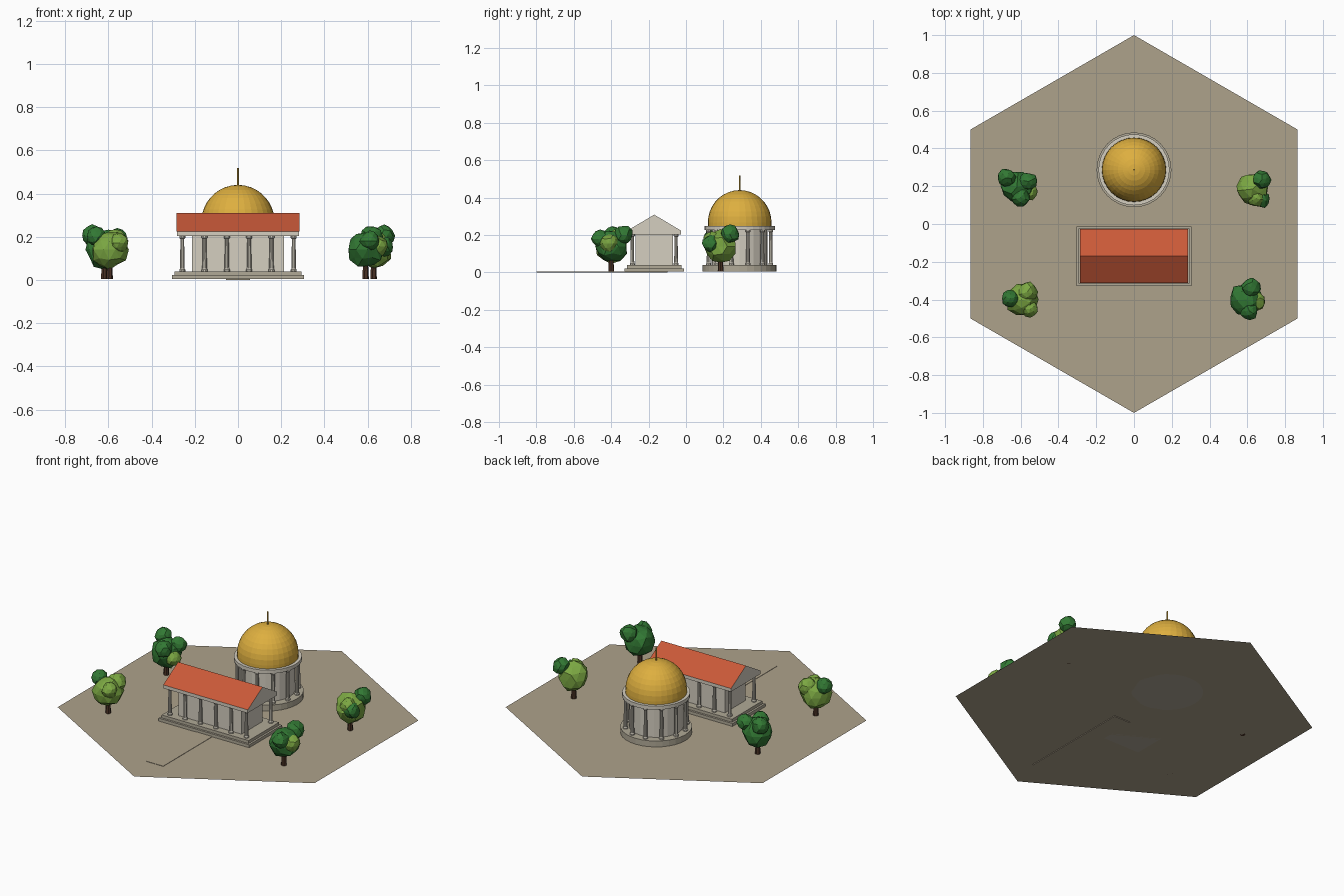
import bpy, bmesh, random
from math import sin, cos, pi, radians
from mathutils import Matrix, Vector

random.seed(4)
cube = bpy.data.objects.get("Cube")
if cube:
    bpy.data.objects.remove(cube, do_unlink=True)


def material(name, rgb):
    m = bpy.data.materials.new(name)
    m.use_nodes = True
    m.diffuse_color = (*rgb, 1)
    m.node_tree.nodes["Principled BSDF"].inputs["Base Color"].default_value = (*rgb, 1)
    return m


SAND = material("sand ground", (0.42, 0.36, 0.26))
STONE = material("step stone", (0.44, 0.40, 0.31))
MARBLE = material("pale marble", (0.66, 0.62, 0.53))
ROOF = material("terracotta", (0.59, 0.10, 0.04))
GOLD = material("gold", (0.73, 0.43, 0.05))
BARK = material("bark", (0.07, 0.032, 0.018))
DARK = material("dark leaf", (0.032, 0.19, 0.034))
LIGHT = material("light leaf", (0.20, 0.39, 0.055))


def finish(name, bm, *mats):
    me = bpy.data.meshes.new(name)
    bm.normal_update()
    bm.to_mesh(me)
    bm.free()
    for m in mats:
        me.materials.append(m)
    ob = bpy.data.objects.new(name, me)
    bpy.context.collection.objects.link(ob)
    return ob


def box(name, x, y, z0, z1, hx, hy, mat):
    bm = bmesh.new()
    m = Matrix.Translation((x, y, (z0 + z1) / 2)) @ Matrix.Diagonal((2 * hx, 2 * hy, z1 - z0, 1))
    bmesh.ops.create_cube(bm, size=1, matrix=m)
    return finish(name, bm, mat)


def lathe(name, x, y, profile, sides, mat):
    """Closed turned solid from (radius, height) pairs, bottom to top."""
    bm = bmesh.new()
    rings = [[bm.verts.new((x + r * cos(2 * pi * i / sides), y + r * sin(2 * pi * i / sides), z))
              for i in range(sides)] for r, z in profile]
    for a, b in zip(rings, rings[1:]):
        for i in range(sides):
            j = (i + 1) % sides
            bm.faces.new((a[i], a[j], b[j], b[i]))
    bm.faces.new(rings[0][::-1])
    bm.faces.new(rings[-1])
    return finish(name, bm, mat)


def column(name, x, y, z0, z1):
    lathe(name, x, y, [(0.014, z0), (0.014, z0 + 0.008), (0.011, z0 + 0.012),
                       (0.0085, z1 - 0.014), (0.014, z1 - 0.008), (0.014, z1)], 10, MARBLE)


# Hexagonal ground sheet and entrance path
G = 0.004
bm = bmesh.new()
bm.faces.new([bm.verts.new((cos(a), sin(a), G)) for a in (radians(30 + 60 * i) for i in range(6))])
finish("ground", bm, SAND)
box("path", 0, -0.45, 0, G + 0.002, 0.056, 0.35, SAND)

# Rectangular temple: steps, inner hall, two colonnades, beam
TY = -0.17
box("temple_lower_step", 0, TY, G, 0.022, 0.305, 0.158, STONE)
box("temple_upper_step", 0, TY, 0.022, 0.04, 0.293, 0.146, STONE)
box("temple_hall", 0, TY, 0.04, 0.203, 0.213, 0.1, MARBLE)
for side in (-1, 1):
    for i in range(6):
        column("temple_column", -0.258 + i * 0.1032, TY + side * 0.117, 0.04, 0.203)
box("temple_beam", 0, TY, 0.203, 0.224, 0.283, 0.142, MARBLE)

# Gabled roof: sloping faces in terracotta, gable ends in marble
bm = bmesh.new()
ends = [[bm.verts.new((x, TY + y, z)) for y, z in ((-0.143, 0.224), (0.143, 0.224), (0, 0.309))]
        for x in (-0.285, 0.285)]
bm.faces.new(ends[0])
bm.faces.new(ends[1])
for i in range(3):
    j = (i + 1) % 3
    bm.faces.new((ends[0][i], ends[0][j], ends[1][j], ends[1][i]))
bmesh.ops.recalc_face_normals(bm, faces=bm.faces)
bm.normal_update()
for f in bm.faces:
    f.material_index = 1 if f.normal.z > 0.3 else 0
finish("temple_roof", bm, MARBLE, ROOF)

# Round temple: base, drum, ring of columns, cornice, dome, spire
RY = 0.287
lathe("rotunda_base", 0, RY, [(0.198, G), (0.198, 0.04)], 32, STONE)
lathe("rotunda_drum", 0, RY, [(0.15, 0.04), (0.15, 0.226)], 24, MARBLE)
for i in range(12):
    a = 2 * pi * (i + 0.5) / 12
    column("rotunda_column", 0.172 * cos(a), RY + 0.172 * sin(a), 0.04, 0.226)
lathe("rotunda_cornice", 0, RY, [(0.188, 0.226), (0.188, 0.248)], 32, MARBLE)
dome = [(0.17, 0.248)] + [(0.17 * cos(t), 0.268 + 0.172 * sin(t))
                          for t in (pi / 2 * i / 9 for i in range(9))] + [(0.004, 0.44)]
lathe("dome", 0, RY, dome, 32, GOLD)
lathe("spire", 0, RY, [(0.005, 0.43), (0.004, 0.518)], 8, GOLD)


# Trees: a trunk and faceted leaf clumps
def clump(name, centre, radius, mat):
    bm = bmesh.new()
    bmesh.ops.create_icosphere(bm, subdivisions=2, radius=radius)
    turn = Matrix.Rotation(random.uniform(0, pi), 3, "Z")
    for v in bm.verts:
        v.co = turn @ v.co * random.uniform(0.88, 1.07) + Vector(centre)
    finish(name, bm, mat)


def tree(name, x, y, main, clumps):
    lathe(name + "_trunk", x, y, [(0.016, G), (0.011, 0.1)], 7, BARK)
    clump(name + "_crown", (x, y, 0.14), 0.088, main)
    for dx, dy, z, r, mat in clumps:
        clump(name + "_clump", (x + dx, y + dy, z), r, mat)


tree("front_left_tree", 0.59, -0.4, DARK,
     [(0.03, 0.065, 0.2, 0.052, DARK), (0.02, -0.06, 0.18, 0.048, DARK),
      (0.055, -0.01, 0.155, 0.05, LIGHT)])
tree("back_left_tree", 0.627, 0.185, LIGHT,
     [(0.05, 0.05, 0.205, 0.05, DARK), (0.05, -0.055, 0.155, 0.045, DARK),
      (0.02, -0.05, 0.175, 0.045, LIGHT)])
tree("front_right_tree", -0.595, -0.4, LIGHT,
     [(-0.06, 0.005, 0.2, 0.046, DARK), (0.045, -0.05, 0.172, 0.045, LIGHT),
      (0.03, 0.04, 0.18, 0.055, LIGHT)])
tree("back_right_tree", -0.62, 0.195, DARK,
     [(-0.055, 0.05, 0.205, 0.05, DARK), (0.06, 0.03, 0.19, 0.048, DARK),
      (0.02, -0.055, 0.185, 0.05, DARK), (0.065, -0.025, 0.13, 0.045, LIGHT)])
